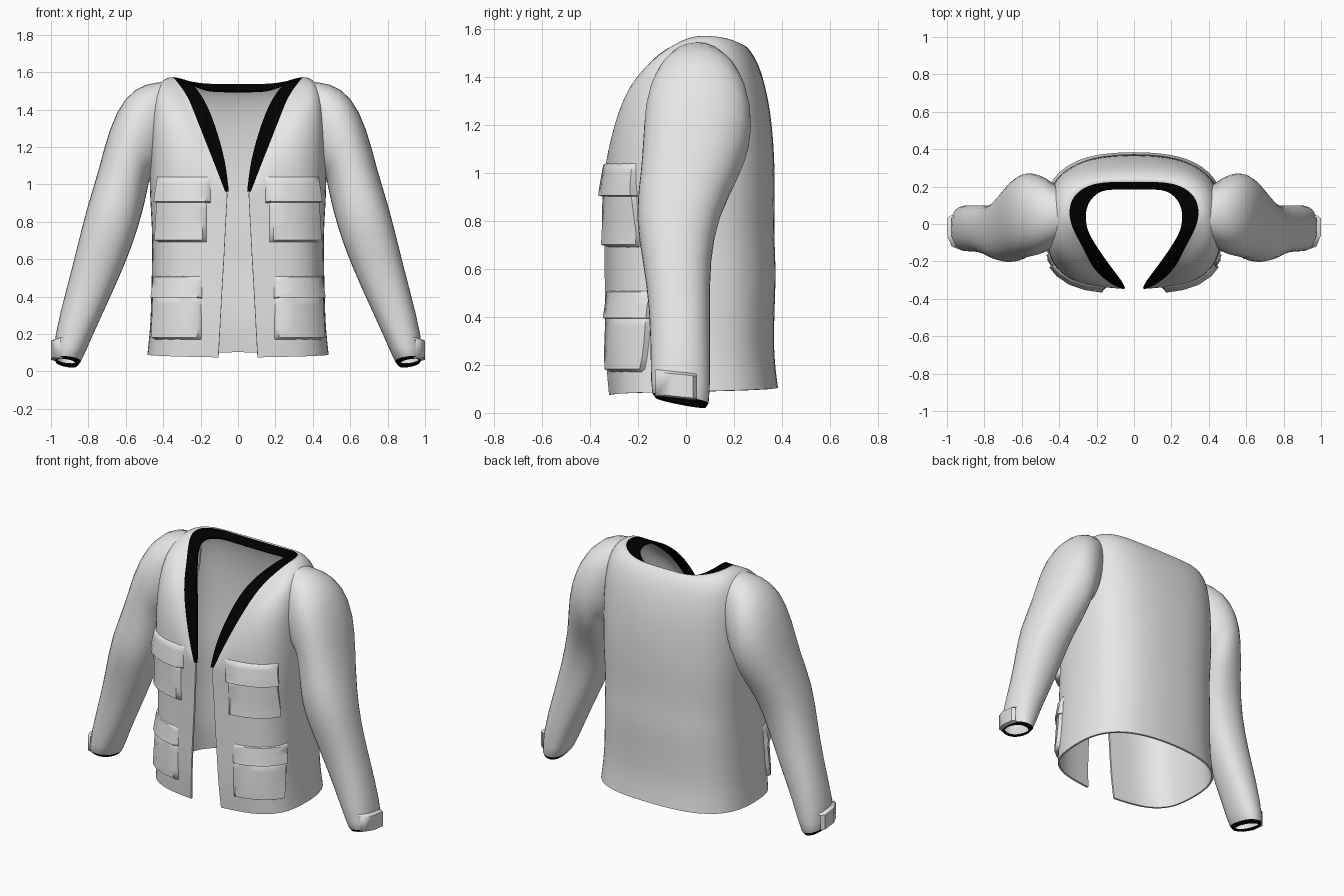
import bpy, math
from mathutils import Vector

if "Cube" in bpy.data.objects:
    bpy.data.objects.remove(bpy.data.objects["Cube"])


def material(name, value):
    m = bpy.data.materials.new(name)
    m.use_nodes = True
    col = (value, value, value, 1)
    m.diffuse_color = col
    m.node_tree.nodes["Principled BSDF"].inputs["Base Color"].default_value = col
    return m


FABRIC = material("pale_fabric", 0.8)
TRIM = material("black_trim", 0.0)


def lerp(a, b, t):
    return a + (b - a) * t


def power(v, e):
    return math.copysign(abs(v) ** e, v)


def loft(name, rows, closed=False, black_row=None, subdivide=0, thickness=0):
    """Skin rows (bottom to top, counter-clockwise from above), mirrored in x."""
    n = len(rows[0])
    verts = [tuple(p) for row in rows for p in row]
    faces, dark = [], []
    for i in range(len(rows) - 1):
        for j in range(n if closed else n - 1):
            k = (j + 1) % n
            faces.append((i * n + j, i * n + k, (i + 1) * n + k, (i + 1) * n + j))
            dark.append(int(i == black_row))
    mesh = bpy.data.meshes.new(name)
    mesh.from_pydata(verts, [], faces)
    for m in (FABRIC, TRIM):
        mesh.materials.append(m)
    mesh.polygons.foreach_set("material_index", dark)
    ob = bpy.data.objects.new(name, mesh)
    bpy.context.collection.objects.link(ob)
    ob.modifiers.new("Mirror", 'MIRROR')
    if subdivide:
        sub = ob.modifiers.new("Subdivision", 'SUBSURF')
        sub.levels = sub.render_levels = subdivide
        sub.boundary_smooth = 'PRESERVE_CORNERS'
    if thickness:
        sol = ob.modifiers.new("Thickness", 'SOLIDIFY')
        sol.thickness, sol.offset = thickness, -1
    bpy.ops.object.select_all(action='DESELECT')
    ob.select_set(True)
    bpy.context.view_layer.objects.active = ob
    bpy.ops.object.convert(target='MESH')
    bpy.ops.object.shade_smooth_by_angle(angle=math.radians(50))
    return ob


# Torso sections: height, half width, front y, back y, half opening
SECTIONS = [
    (0.075, 0.49, -0.322, 0.388, 0.105),
    (0.25, 0.472, -0.338, 0.368, 0.095),
    (0.45, 0.468, -0.338, 0.374, 0.085),
    (0.6, 0.464, -0.34, 0.38, 0.075),
    (0.75, 0.463, -0.34, 0.37, 0.068),
    (0.95, 0.478, -0.347, 0.376, 0.057),
]
YC, COLS = 0.03, 10
FRONT_N, BACK_N = 3.2, 2.6


def section(z):
    z = min(max(z, SECTIONS[0][0]), SECTIONS[-1][0])
    for a, b in zip(SECTIONS, SECTIONS[1:]):
        if z <= b[0]:
            t = (z - a[0]) / (b[0] - a[0])
            return [lerp(p, q, t) for p, q in zip(a, b)]


def torso_point(a, z):
    _, hw, yf, yb, _ = section(z)
    e = 2 / (FRONT_N if a < math.pi / 2 else BACK_N)
    depth = YC - yf if a < math.pi / 2 else yb - YC
    return Vector((hw * power(math.sin(a), e), YC - depth * power(math.cos(a), e), z))


def angle_at(x, z):
    return math.asin(min(1, x / section(z)[1]) ** (FRONT_N / 2))


# Neckline: outer and inner edge of the trim, front to back
NECK_OUT = [(.075, -.345, .965), (.145, -.315, 1.14), (.24, -.23, 1.37), (.275, -.12, 1.48),
            (.345, 0, 1.57), (.36, .08, 1.585), (.335, .155, 1.577), (.26, .208, 1.56),
            (.17, .225, 1.548), (.08, .227, 1.547), (0, .227, 1.547)]
NECK_IN = [(.05, -.348, .965), (.065, -.315, 1.12), (.122, -.24, 1.32), (.18, -.165, 1.46),
           (.25, -.05, 1.545), (.262, .05, 1.555), (.245, .115, 1.54), (.2, .165, 1.522),
           (.15, .183, 1.503), (.08, .185, 1.5), (0, .185, 1.5)]

# Jacket body: straight sections, then columns curving over to the neckline
rows = []
for z, hw, yf, yb, gap in SECTIONS:
    a0 = angle_at(gap, z)
    row = [torso_point(lerp(a0, math.pi, j / COLS), z) for j in range(COLS + 1)]
    row[-1].x = 0
    if not rows:
        for j, p in enumerate(row):
            p.z += 0.03 * j / COLS
    rows.append(row)

base = rows[-1]
for t in (0.2, 0.4, 0.6, 0.75, 0.88, 1.0):
    row = []
    for j, (p, q) in enumerate(zip(base, map(Vector, NECK_OUT))):
        side = math.sin(math.pi * j / COLS) ** 2
        rise = q.z - p.z
        b1 = p + Vector((0, 0, rise * lerp(0.55, 0.7, side)))
        b2 = q.lerp(p, lerp(0.62, 1.2, side))
        b2.z = q.z - rise * 0.07
        s = 1 - t
        row.append(p * s**3 + b1 * (3 * s * s * t) + b2 * (3 * s * t * t) + q * t**3)
    rows.append(row)
rows.append([Vector(p) for p in NECK_IN])
loft("jacket_body", rows, black_row=len(rows) - 2, subdivide=2, thickness=0.012)

# Sleeve sections: outer x, z, inner x, z, front y, back y
SLEEVE = [
    (.365, 1.55, .43, 1.07, -.1, .19),
    (.49, 1.545, .45, 1.04, -.152, .25),
    (.605, 1.475, .475, 1.03, -.172, .272),
    (.69, 1.3, .478, 1.0, -.178, .275),
    (.742, 1.08, .495, .92, -.187, .225),
    (.81, .87, .53, .78, -.214, .135),
    (.863, .65, .585, .62, -.18, .1),
    (.917, .44, .672, .42, -.15, .1),
    (.985, .18, .775, .2, -.147, .1),
    (.985, .045, .85, .02, -.145, .1),
]
SIDES = 16


def sleeve_ring(xo, zo, xi, zi, yf, yb, scale=1.02, slope=0.0, lift=0.0):
    ring = []
    for k in range(SIDES):
        a = 2 * math.pi * k / SIDES
        c = power(math.cos(a), 0.88) * scale
        y = (yf + yb) / 2 + (yb - yf) / 2 * power(math.sin(a), 0.88) * scale
        ring.append(Vector(((xo + xi) / 2 + (xo - xi) / 2 * c, y,
                            (zo + zi) / 2 + (zo - zi) / 2 * c - slope * (y + 0.02) + lift)))
    return ring


wrist = SLEEVE[-1]
rings = [sleeve_ring(*wrist, scale=0.76, slope=0.2, lift=0.015),
         sleeve_ring(*wrist, slope=0.2)]
rings += [sleeve_ring(*s) for s in reversed(SLEEVE[:-1])]
loft("sleeves", rings, closed=True, black_row=0, subdivide=1, thickness=0.008)


# Pockets and flaps: padded patches that follow the torso
def patch(name, x0, x1, z0, z1, low, high):
    steps = (0, 0.05, 0.25, 0.5, 0.75, 0.95, 1)
    grid = []
    for v in steps:
        row = []
        for u in steps:
            z = lerp(z0, z1, v)
            a = lerp(angle_at(x0, z), angle_at(x1, z), u)
            p = torso_point(a, z)
            p.z = z
            d = torso_point(a + 0.01, z) - torso_point(a - 0.01, z)
            normal = Vector((d.y, -d.x, 0)).normalized()
            edge = u in (0, 1) or v in (0, 1)
            row.append(p + normal * (-0.008 if edge else lerp(low, high, v)))
        grid.append(row)
    loft(name, grid)


patch("upper_pockets", 0.165, 0.435, 0.69, 0.93, 0.022, 0.008)
patch("upper_pocket_flaps", 0.145, 0.438, 0.9, 1.04, 0.027, 0.002)
patch("lower_pockets", 0.195, 0.454, 0.17, 0.42, 0.018, 0.008)
patch("lower_pocket_flaps", 0.19, 0.455, 0.39, 0.51, 0.02, 0.002)

# Cuff tabs on the outside of the wrists
tab = []
for z, bulge in ((0.06, -0.015), (0.067, 0.008), (0.16, 0.008), (0.17, -0.015)):
    tab.append([Vector((0.992 + bulge - drop, y, z - 0.1 * (y + 0.02)))
                for y, drop in ((-0.13, 0.05), (-0.12, 0.025), (-0.06, 0), (0.03, 0), (0.045, 0.02))])
loft("cuff_tabs", tab)
